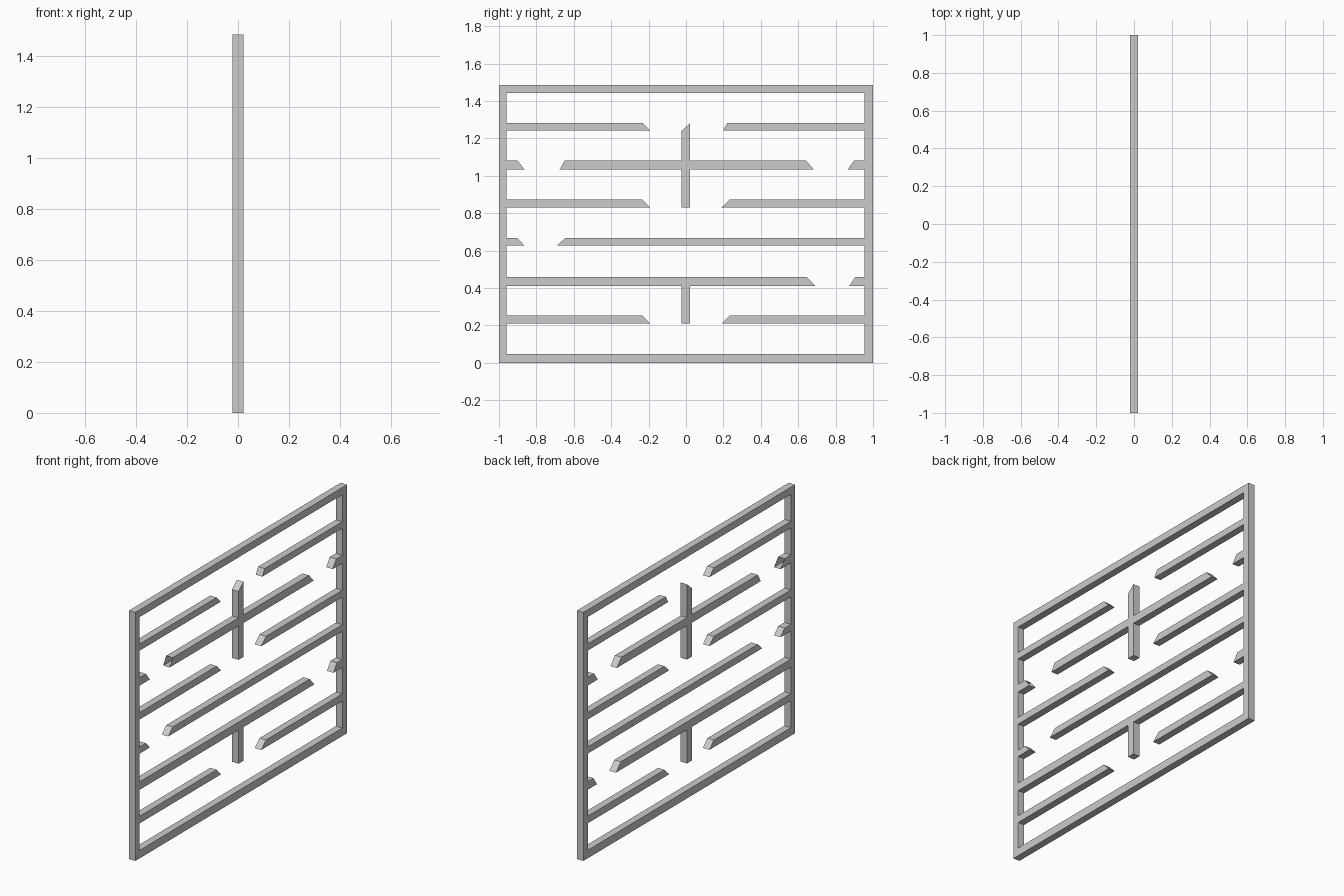
import bpy

if "Cube" in bpy.data.objects:
    bpy.data.objects.remove(bpy.data.objects["Cube"])

T = 0.0215                      # half thickness in x
W0, W1, H = -0.96, 0.955, 1.486  # inner wall positions, full height


def add_mesh(name, verts, faces):
    me = bpy.data.meshes.new(name)
    me.from_pydata(verts, [], faces)
    me.update()
    ob = bpy.data.objects.new(name, me)
    bpy.context.collection.objects.link(ob)
    return ob


def prism(name, pts, open_edges=()):
    """Extrude a counter-clockwise (y, z) outline along x; listed edges get no side face."""
    n = len(pts)
    verts = [(T, y, z) for y, z in pts] + [(-T, y, z) for y, z in pts]
    faces = [tuple(range(n)), tuple(range(2 * n - 1, n - 1, -1))]
    for i in range(n):
        if i not in open_edges:
            j = (i + 1) % n
            faces.append((i, i + n, j + n, j))
    return add_mesh(name, verts, faces)


def left_bar(name, z0, z1, bottom, top, open_end=False):
    prism(name, [(W0, z0), (bottom, z0), (top, z1), (W0, z1)],
          (1, 3) if open_end else (3,))


def right_bar(name, z0, z1, bottom, top):
    prism(name, [(bottom, z0), (W1, z0), (W1, z1), (top, z1)], (1,))


# Outer frame
outer = [(-1, 0), (1, 0), (1, H), (-1, H)]
inner = [(W0, 0.048), (W1, 0.048), (W1, 1.443), (W0, 1.443)]
verts = [(x, y, z) for x in (T, -T) for ring in (outer, inner) for y, z in ring]
faces = []
for i in range(4):
    j = (i + 1) % 4
    faces += [(i, j, j + 4, i + 4), (i + 8, i + 12, j + 12, j + 8),
              (i, i + 8, j + 8, j), (i + 4, j + 4, j + 12, i + 12)]
add_mesh("outer_frame", verts, faces)

# Bars reaching in from the side walls
left_bar("top_left_bar", 1.242, 1.282, -0.191, -0.232)
right_bar("top_right_bar", 1.242, 1.282, 0.199, 0.221)
left_bar("upper_left_stub", 1.033, 1.081, -0.863, -0.901, open_end=True)
right_bar("upper_right_stub", 1.033, 1.081, 0.864, 0.898)
left_bar("middle_left_bar", 0.83, 0.872, -0.191, -0.232)
right_bar("middle_right_bar", 0.83, 0.872, 0.189, 0.234)
left_bar("lower_left_stub", 0.626, 0.666, -0.863, -0.901)
right_bar("long_right_bar", 0.626, 0.666, -0.69, -0.647)
right_bar("lower_right_stub", 0.41, 0.458, 0.872, 0.904)
left_bar("bottom_left_bar", 0.209, 0.252, -0.191, -0.232)
right_bar("bottom_right_bar", 0.209, 0.252, 0.189, 0.234)

# Free floating cross, left end uncapped
a, b = -0.025, 0.021
prism("centre_cross", [
    (-0.676, 1.033), (a, 1.033), (a, 0.83), (b, 0.83), (b, 1.033), (0.684, 1.033),
    (0.641, 1.081), (b, 1.081), (b, 1.28), (a, 1.239), (a, 1.081), (-0.649, 1.081)], (11,))

# Long bar with a hanging post
prism("long_left_bar_with_post", [
    (W0, 0.41), (a, 0.41), (a, 0.209), (b, 0.209), (b, 0.41), (0.692, 0.41),
    (0.647, 0.458), (W0, 0.458)], (7,))
